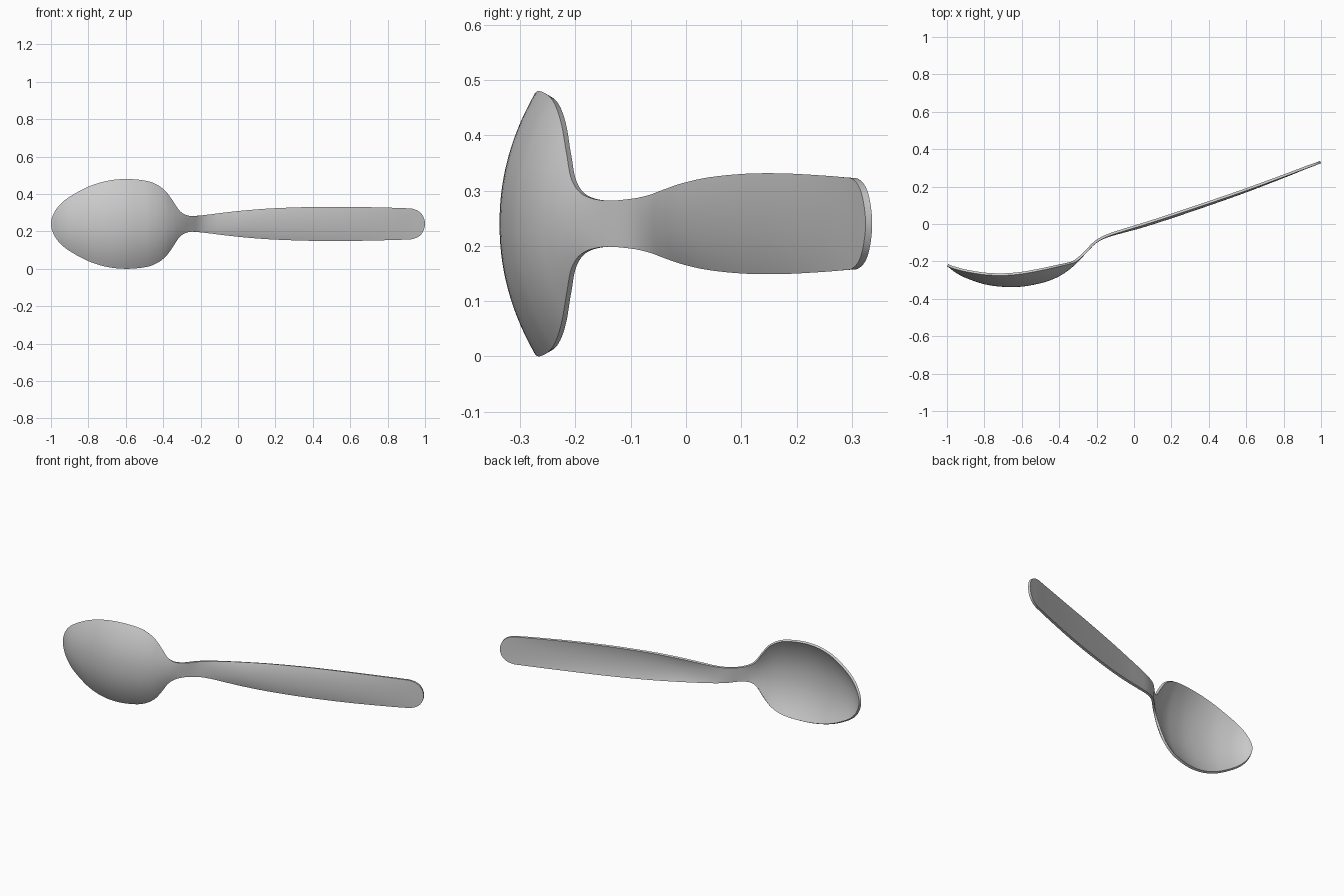
import bpy, bmesh
from mathutils import Vector

if "Cube" in bpy.data.objects:
    bpy.data.objects.remove(bpy.data.objects["Cube"])

# Stations along the spoon: x, half width, rim y, centre-line y (outer face)
STATIONS = [Vector(s) for s in (
    (-1.0, 0, -.226, -.226), (-.988, .05, -.231, -.234), (-.955, .1, -.241, -.259),
    (-.9, .145, -.255, -.288), (-.8, .199, -.271, -.322), (-.7, .23, -.275, -.336),
    (-.6, .24, -.267, -.335), (-.5, .232, -.249, -.317), (-.44, .213, -.236, -.298),
    (-.39, .178, -.225, -.274), (-.35, .126, -.216, -.247), (-.32, .08, -.207, -.222),
    (-.29, .053, -.187, -.193), (-.25, .042, -.149, -.15), (-.2, .045, -.1, -.101),
    (-.14, .052, -.067, -.071), (-.06, .062, -.04, -.048), (.05, .0735, -.006, -.018),
    (.2, .084, .042, .03), (.4, .0905, .109, .098), (.6, .091, .178, .169),
    (.8, .087, .251, .246), (.89, .084, .285, .282), (.93, .0815, .3, .298),
    (.967, .067, .313, .312), (.99, .04, .321, .321), (1.0, 0, .325, .325))]
THICKNESS = .013
MID_Z = .24
STEPS, HALF = 6, 14


def mirrored(s):
    """Ghost station past a rounded end, so the outline closes squarely."""
    return Vector((s[0], -s[1], s[2], s[3]))


def smooth(points):
    """Catmull-Rom resampling of the stations."""
    p = [mirrored(points[1])] + points + [mirrored(points[-2])]
    out = []
    for i in range(1, len(p) - 2):
        a, b, c, d = p[i - 1:i + 3]
        for k in range(STEPS):
            t = k / STEPS
            out.append(.5 * (2 * b + (c - a) * t + (2 * a - 5 * b + 4 * c - d) * t * t
                             + (3 * b - a - 3 * c + d) * t ** 3))
    return out + [points[-1]]


# Loft the outer skin with a dished cross-section
bm = bmesh.new()
rows = []
for x, w, rim, mid in smooth(STATIONS):
    row = []
    for j in range(-HALF, HALF + 1):
        t = j / HALF
        y = rim + (mid - rim) * (1 - abs(t) ** 2.1)
        row.append(bm.verts.new((x, y, MID_Z + w * t)))
    rows.append(row)
for r, s in zip(rows, rows[1:]):
    for j in range(2 * HALF):
        bm.faces.new((r[j], s[j], s[j + 1], r[j + 1]))
bmesh.ops.remove_doubles(bm, verts=bm.verts, dist=1e-5)
mesh = bpy.data.meshes.new("spoon")
bm.to_mesh(mesh)
bm.free()

spoon = bpy.data.objects.new("spoon", mesh)
bpy.context.collection.objects.link(spoon)
bpy.context.view_layer.objects.active = spoon
spoon.select_set(True)

# Sheet thickness towards the hollow side
solid = spoon.modifiers.new("thickness", 'SOLIDIFY')
solid.thickness = THICKNESS
solid.offset = -1
bpy.ops.object.modifier_apply(modifier=solid.name)
bpy.ops.object.shade_smooth_by_angle(angle=.7)
